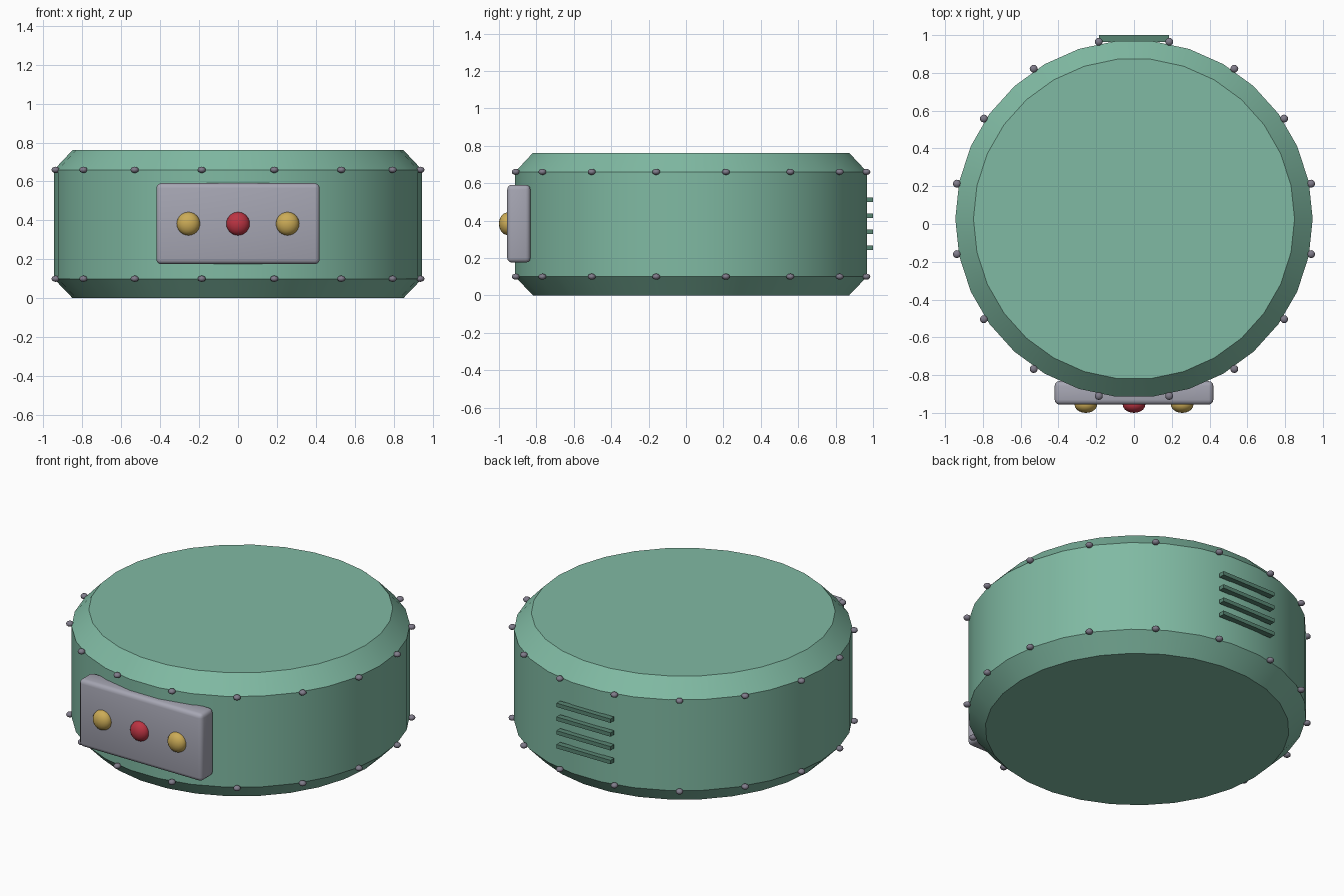
import bpy, bmesh, math
from mathutils import Matrix, Vector

if "Cube" in bpy.data.objects:
    bpy.data.objects.remove(bpy.data.objects["Cube"])

CY = 0.027      # y of the drum axis
MID = 0.381     # mid height


def material(name, rgb):
    m = bpy.data.materials.new(name)
    m.diffuse_color = (*rgb, 1)
    m.use_nodes = True
    m.node_tree.nodes["Principled BSDF"].inputs["Base Color"].default_value = m.diffuse_color
    return m


GREEN = material("soft green", (0.216, 0.491, 0.366))
DARK_GREEN = material("dark green", (0.098, 0.235, 0.171))
GREY = material("panel grey", (0.38, 0.38, 0.45))
RIVET = material("rivet grey", (0.215, 0.2, 0.255))
GOLD = material("gold", (0.60, 0.41, 0.095))
RED = material("red", (0.50, 0.034, 0.055))


def finish(name, bm, mat, angle=30):
    bmesh.ops.recalc_face_normals(bm, faces=bm.faces)
    me = bpy.data.meshes.new(name)
    bm.to_mesh(me)
    bm.free()
    me.materials.append(mat)
    ob = bpy.data.objects.new(name, me)
    bpy.context.collection.objects.link(ob)
    bpy.ops.object.select_all(action='DESELECT')
    ob.select_set(True)
    bpy.context.view_layer.objects.active = ob
    bpy.ops.object.shade_smooth_by_angle(angle=math.radians(angle))
    return ob


def box(bm, centre, size):
    mat = Matrix.Translation(centre) @ Matrix.Diagonal((*size, 1))
    bmesh.ops.create_cube(bm, size=1, matrix=mat)


def ball(bm, centre, radii, u, v):
    mat = Matrix.Translation(centre) @ Matrix.Diagonal((*radii, 1))
    bmesh.ops.create_uvsphere(bm, u_segments=u, v_segments=v, radius=1, matrix=mat)


# Drum body: 30-sided, chamfered top and bottom
bm = bmesh.new()
N = 30
rings = []
for r, z in ((0.85, 0), (0.946, 0.1), (0.946, 0.66), (0.85, 0.762)):
    rings.append([bm.verts.new((r * math.cos(math.tau * i / N),
                                CY + r * math.sin(math.tau * i / N), z))
                  for i in range(N)])
for a, b in zip(rings, rings[1:]):
    for i in range(N):
        j = (i + 1) % N
        bm.faces.new((a[i], a[j], b[j], b[i]))
bm.faces.new(rings[0])
bm.faces.new(rings[-1])
finish("drum_body", bm, GREEN)

# Rivets along both chamfer edges
bm = bmesh.new()
for z in (0.1, 0.66):
    for k in range(16):
        a = math.tau * (k + 0.5) / 16
        ball(bm, (0.956 * math.cos(a), CY + 0.956 * math.sin(a), z),
             (0.021, 0.021, 0.016), 12, 8)
finish("rivets", bm, RIVET, 60)

# Front control panel with rounded edges
bm = bmesh.new()
box(bm, (0, -0.894, MID + 0.002), (0.84, 0.124, 0.416))
bmesh.ops.bevel(bm, geom=bm.edges[:], offset=0.025, segments=3,
                profile=0.5, affect='EDGES')
finish("control_panel", bm, GREY, 40)

# Indicator lights
for name, x, mat in (("left_light", -0.255, GOLD), ("centre_light", 0, RED),
                     ("right_light", 0.255, GOLD)):
    bm = bmesh.new()
    ball(bm, (x, -0.956, MID + 0.002), (0.06, 0.044, 0.06), 20, 12)
    finish(name, bm, mat, 60)

# Rear vent slats
bm = bmesh.new()
for k in range(4):
    box(bm, (0, 0.982, MID + 0.002 + 0.085 * (k - 1.5)), (0.37, 0.036, 0.024))
finish("vent_slats", bm, DARK_GREEN)
